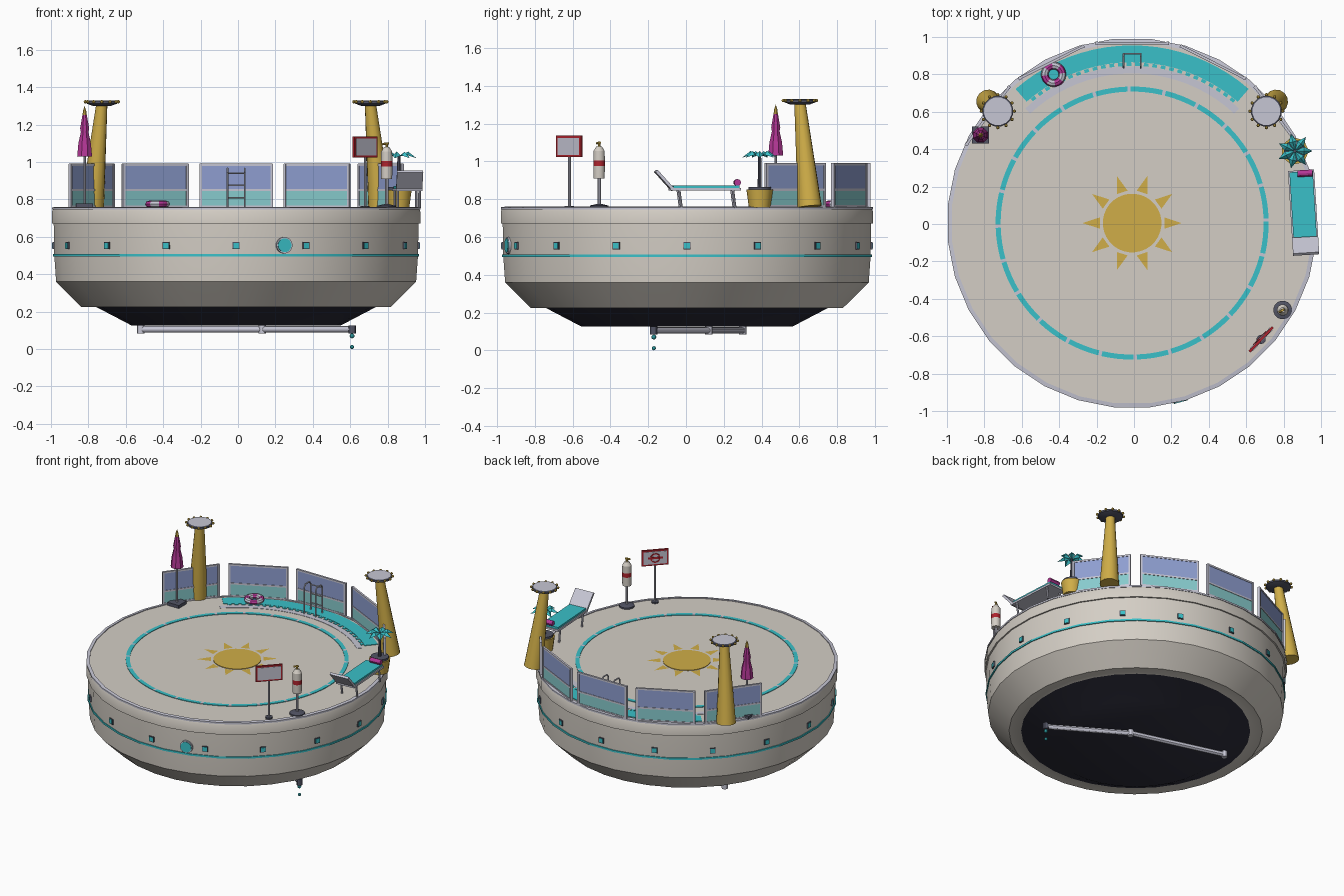
import bpy, bmesh
from math import sin, cos, radians, pi
from mathutils import Vector, Matrix

if "Cube" in bpy.data.objects:
    bpy.data.objects.remove(bpy.data.objects["Cube"])

CX, CY, DECK = -0.01, 0.005, 0.755
CENTRE = (CX, CY, 0)
made = []


def material(name, rgb):
    m = bpy.data.materials.new(name)
    lin = [((c / 255 + 0.055) / 1.055) ** 2.4 for c in rgb] + [1]
    m.use_nodes = True
    m.diffuse_color = lin
    m.node_tree.nodes["Principled BSDF"].inputs["Base Color"].default_value = lin
    return m


cream = material("cream", (212, 206, 197))
navy = material("dark navy", (46, 46, 60))
teal = material("teal", (58, 192, 200))
gold = material("gold", (208, 174, 72))
silver = material("silver", (198, 198, 212))
slate = material("slate", (82, 84, 100))
magenta = material("magenta", (180, 55, 150))
red = material("red", (175, 35, 45))
glass = material("blue glass", (142, 158, 208))
aqua = material("aqua glass", (135, 203, 205))


def finish(name, bm, *mats):
    bmesh.ops.recalc_face_normals(bm, faces=bm.faces)
    me = bpy.data.meshes.new(name)
    bm.to_mesh(me)
    bm.free()
    for m in mats:
        me.materials.append(m)
    ob = bpy.data.objects.new(name, me)
    bpy.context.collection.objects.link(ob)
    made.append(ob)
    return ob


def polar(r, deg, z=0.0):
    a = radians(deg)
    return Vector((CX + r * cos(a), CY + r * sin(a), z))


def lathe(name, profile, mats, loc=CENTRE, sides=16, bands=None):
    """Revolve (radius, z) points; bands gives a material index per segment."""
    bm = bmesh.new()
    rings = []
    for r, z in profile:
        n = 1 if r == 0 else sides
        rings.append([bm.verts.new((r * cos((i + .5) * 2 * pi / sides),
                                    r * sin((i + .5) * 2 * pi / sides), z)) for i in range(n)])
    for k, (a, b) in enumerate(zip(rings, rings[1:])):
        for i in range(sides):
            j = (i + 1) % sides
            quad = [a[i % len(a)], a[j % len(a)], b[j % len(b)], b[i % len(b)]]
            f = bm.faces.new(list(dict.fromkeys(quad)))
            f.material_index = bands[k] if bands else 0
    ob = finish(name, bm, *mats)
    ob.location = loc
    return ob


def box(name, size, loc, mat, frame=Matrix()):
    bm = bmesh.new()
    bmesh.ops.create_cube(bm, size=1, matrix=frame @ Matrix.Translation(loc) @ Matrix.Diagonal((*size, 1)))
    return finish(name, bm, mat)


def rod(name, a, b, mat, r=0.006, r2=None, sides=8):
    a, b = Vector(a), Vector(b)
    d = b - a
    bm = bmesh.new()
    m = Matrix.Translation((a + b) / 2) @ d.to_track_quat('Z', 'Y').to_matrix().to_4x4()
    bmesh.ops.create_cone(bm, cap_ends=True, segments=sides, radius1=r,
                          radius2=r if r2 is None else r2, depth=d.length, matrix=m)
    return finish(name, bm, mat)


def ball(name, loc, r, mat):
    bm = bmesh.new()
    bmesh.ops.create_uvsphere(bm, u_segments=8, v_segments=6, radius=r, matrix=Matrix.Translation(loc))
    return finish(name, bm, mat)


def arc(name, r0, r1, a0, a1, mat, z=DECK, h=0.004, steps=8):
    """Thin flat plate following a circle on the deck."""
    bm = bmesh.new()
    pts = [(bm.verts.new(polar(r0, a, z)), bm.verts.new(polar(r1, a, z)))
           for a in (a0 + (a1 - a0) * i / steps for i in range(steps + 1))]
    faces = [bm.faces.new((p[0], p[1], q[1], q[0])) for p, q in zip(pts, pts[1:])]
    ext = bmesh.ops.extrude_face_region(bm, geom=faces)["geom"]
    bmesh.ops.translate(bm, vec=(0, 0, h), verts=[v for v in ext if isinstance(v, bmesh.types.BMVert)])
    return finish(name, bm, mat)


def turned(loc, deg):
    return Matrix.Translation(loc) @ Matrix.Rotation(radians(deg), 4, 'Z')


# Hull, trim and underside
lathe("hull", [(0, .125), (.56, .125), (.75, .224), (.83, .224), (.90, .293), (.967, .36), (.977, .5),
               (.98, .67), (.99, .67), (.99, .735), (.98, DECK), (0, DECK)],
      (cream, navy), sides=32, bands=[1, 1] + [0] * 9)
lathe("rim_trim", [(.968, .75), (.99, .745), (.99, .757), (.968, .76), (.968, .75)], (silver,), sides=32)
lathe("hull_stripe", [(.97, .494), (.983, .494), (.983, .507), (.97, .507)], (teal,), sides=32)
for i in range(16):
    f = turned(CENTRE, i * 22.5)
    box("square_window_frame", (.012, .038, .038), (.975, 0, .553), slate, f)
    box("square_window", (.012, .03, .03), (.978, 0, .553), teal, f)
out = polar(1, -74.8) - Vector(CENTRE)
rod("porthole_frame", polar(.96, -74.8, .555), polar(.988, -74.8, .555), silver, .044, sides=20)
rod("porthole_glass", polar(.96, -74.8, .555), polar(.992, -74.8, .555), teal, .037, sides=20)

# Deck markings: dashed ring and sun
for i in range(24):
    arc("ring_dash", .703, .73, i * 15 + 2, i * 15 + 15.6, teal, steps=4)
    arc("ring_gap", .703, .73, i * 15 + .6, i * 15 + 2, silver, steps=1)
lathe("sun_disc", [(.157, DECK), (.157, .759), (0, .759)], (gold,), sides=32)
bm = bmesh.new()
for i in range(10):
    a = i * 36
    bm.faces.new([bm.verts.new(polar(r, a + d, .759)) for r, d in ((.175, -10), (.265, 0), (.175, 10))])
finish("sun_rays", bm, gold)

# Pool channel with tiled edge
arc("pool_water", .86, .95, 49, 131, teal, steps=20)
arc("pool_step", .80, .838, 47, 133, silver, h=.002, steps=20)
for i in range(26):
    arc("pool_tile", .84, .858, 50 + i * 3.1, 51.7 + i * 3.1, teal, steps=1)

# Glass wind screens
for i in range(-2, 3):
    f = turned(polar(.962, 90 + i * 26.7), i * 26.7)
    box("screen_upper_glass", (.37, .008, .13), (0, 0, .92), glass, f)
    box("screen_lower_glass", (.37, .008, .09), (0, 0, .8), aqua, f)
    for z in (.762, .85, .985):
        box("screen_rail", (.39, .014, .012), (0, 0, z), silver, f)
    for s in (-1, 1):
        box("screen_post", (.014, .018, .235), (s * .19, 0, .873), silver, f)

# Leaning torch towers
for s in (-1, 1):
    base, top = Vector((CX + s * .77, .655, .76)), Vector((CX + s * .718, .603, 1.31))
    rod("tower_shaft", base, top, gold, .064, .03, 14)
    lathe("tower_cap", [(0, 1.3), (.05, 1.3), (.083, 1.312), (.083, 1.325), (.075, 1.33), (0, 1.33)],
          (slate, silver), (top.x, top.y, 0), 16, [0, 0, 0, 0, 1])
    for k in range(12):
        a = k * pi / 6
        ball("cap_bulb", (top.x + .088 * cos(a), top.y + .088 * sin(a), 1.322), .009, gold)

# Closed parasol
P = (-.82, .475, 0)
box("parasol_base", (.09, .09, .022), (P[0], P[1], .766), slate)
rod("parasol_pole", (P[0], P[1], .77), (P[0], P[1], 1.26), silver, .007)
lathe("parasol_cloth", [(0, 1.05), (.043, 1.03), (.036, 1.1), (.022, 1.16), (.026, 1.18), (.013, 1.25), (0, 1.25)],
      (magenta,), P, 8)
lathe("parasol_finial", [(0, 1.245), (.013, 1.25), (.009, 1.275), (0, 1.3)], (gold,), P, 8)

# Sign on a pole
f = turned((.68, -.617, 0), 46.5)
rod("sign_pole", (.68, -.617, DECK), (.68, -.617, 1.03), silver, .007)
lathe("sign_foot", [(0, .765), (.025, .765), (.025, DECK)], (slate,), (.68, -.617, 0), 10)
box("sign_frame", (.18, .014, .112), (0, 0, 1.08), red, f)
box("sign_panel", (.155, .02, .09), (0, 0, 1.08), silver, f)
ring = lathe("sign_ring", [(.026, 0), (.034, 0), (.034, .004), (.026, .004), (.026, 0)], (red,), sides=20)
ring.matrix_world = f @ Matrix.Translation((0, .01, 1.08)) @ Matrix.Rotation(-pi / 2, 4, 'X')
box("sign_bar", (.1, .004, .014), (0, .011, 1.08), red, f)

# Lotion dispenser
B = (.795, -.46, 0)
lathe("dispenser_base", [(0, DECK), (.05, DECK), (.05, .766), (.012, .775), (0, .775)], (slate,), B)
rod("dispenser_pole", (B[0], B[1], .77), (B[0], B[1], .92), silver, .009)
lathe("dispenser_bottle", [(0, .91), (.03, .91), (.031, .975), (.031, 1.005), (.03, 1.055), (.014, 1.08), (0, 1.08)],
      (cream, red), B, 16, [0, 0, 1, 0, 0, 0])
rod("pump_stem", (B[0], B[1], 1.075), (B[0], B[1], 1.105), gold, .007)
rod("pump_nozzle", (B[0] + .01, B[1] + .005, 1.1), (B[0] - .02, B[1] - .012, 1.096), gold, .006)

# Potted palm
T = Vector((.86, .39, 0))
lathe("planter", [(0, DECK), (.057, DECK), (.07, .85), (.06, .85), (.06, .865), (0, .865)],
      (gold, slate), T, 14, [0, 0, 0, 1, 1])
rod("palm_stem", T + Vector((0, 0, .86)), T + Vector((0, 0, 1.035)), slate, .011, .008)
bm = bmesh.new()
for i in range(7):
    a = i * 2 * pi / 7
    d, s = Vector((cos(a), sin(a), 0)), Vector((-sin(a), cos(a), 0))
    at = lambda u, v, z: bm.verts.new(T + d * u + s * v + Vector((0, 0, z)))
    root, mid, tip = at(0, 0, 1.03), at(.05, 0, 1.055), at(.095, 0, 1.02)
    for side in (-1, 1):
        edge = at(.05, side * .022, 1.035)
        bm.faces.new((root, mid, edge))
        bm.faces.new((mid, tip, edge))
finish("palm_leaves", bm, teal)

# Sun lounger, head end towards -y
f = turned((.905, .09, 0), 3.5)
box("lounger_frame", (.14, .375, .014), (0, .01, .852), silver, f)
box("lounger_cushion", (.125, .35, .014), (0, .015, .866), teal, f)
back = f @ Matrix.Translation((0, -.165, .855)) @ Matrix.Rotation(radians(-48), 4, 'X')
box("lounger_back", (.14, .135, .016), (0, -.06, 0), silver, back)
for x in (-.058, .058):
    for y in (-.13, .155):
        rod("lounger_leg", f @ Vector((x, y, .85)), f @ Vector((x, y + .012, DECK)), silver, .007)
rod("rolled_towel", f @ Vector((-.02, .18, .888)), f @ Vector((.06, .18, .888)), magenta, .018, sides=12)

# Pool ladder
for s in (-1, 1):
    x = CX + s * .046
    path = [(x, .835, DECK), (x, .835, .945), (x, .85, .965), (x, .895, .965), (x, .91, .945), (x, .91, DECK)]
    for a, b in zip(path, path[1:]):
        rod("ladder_rail", a, b, silver, .005)
for z in (.81, .875, .94):
    rod("ladder_rung", (CX - .046, .91, z), (CX + .046, .91, z), silver, .004)

# Striped swim ring
prof = [(.047 + .02 * cos(k * pi / 4), .775 + .018 * sin(k * pi / 4)) for k in range(9)]
ring = lathe("swim_ring", prof, (magenta, silver), (-.43, .80, 0), 24)
for p in ring.data.polygons:
    p.material_index = (p.index % 24) // 3 % 2

# Drain pipe with drips
pipe = [Vector((.61, -.17, .105)), Vector((.13, .12, .105)), Vector((-.52, .30, .105))]
for a, b in zip(pipe, pipe[1:]):
    rod("drain_pipe", a, b, silver, .017, sides=12)
for p in pipe:
    up = Vector((0, 0, .022))
    rod("pipe_joint", p - up, p + up, slate if p is pipe[0] else silver, .02, sides=12)
rod("pipe_hanger", pipe[1], pipe[1] + Vector((0, 0, .03)), slate, .01)
ball("water_drip", (.61, -.17, .07), .013, teal)
ball("water_drop", (.61, -.17, .011), .011, teal)

# Smooth round surfaces, keeping hard edges
bpy.ops.object.select_all(action='DESELECT')
for ob in made:
    ob.select_set(True)
bpy.context.view_layer.objects.active = made[0]
bpy.ops.object.shade_smooth_by_angle(angle=radians(30))
